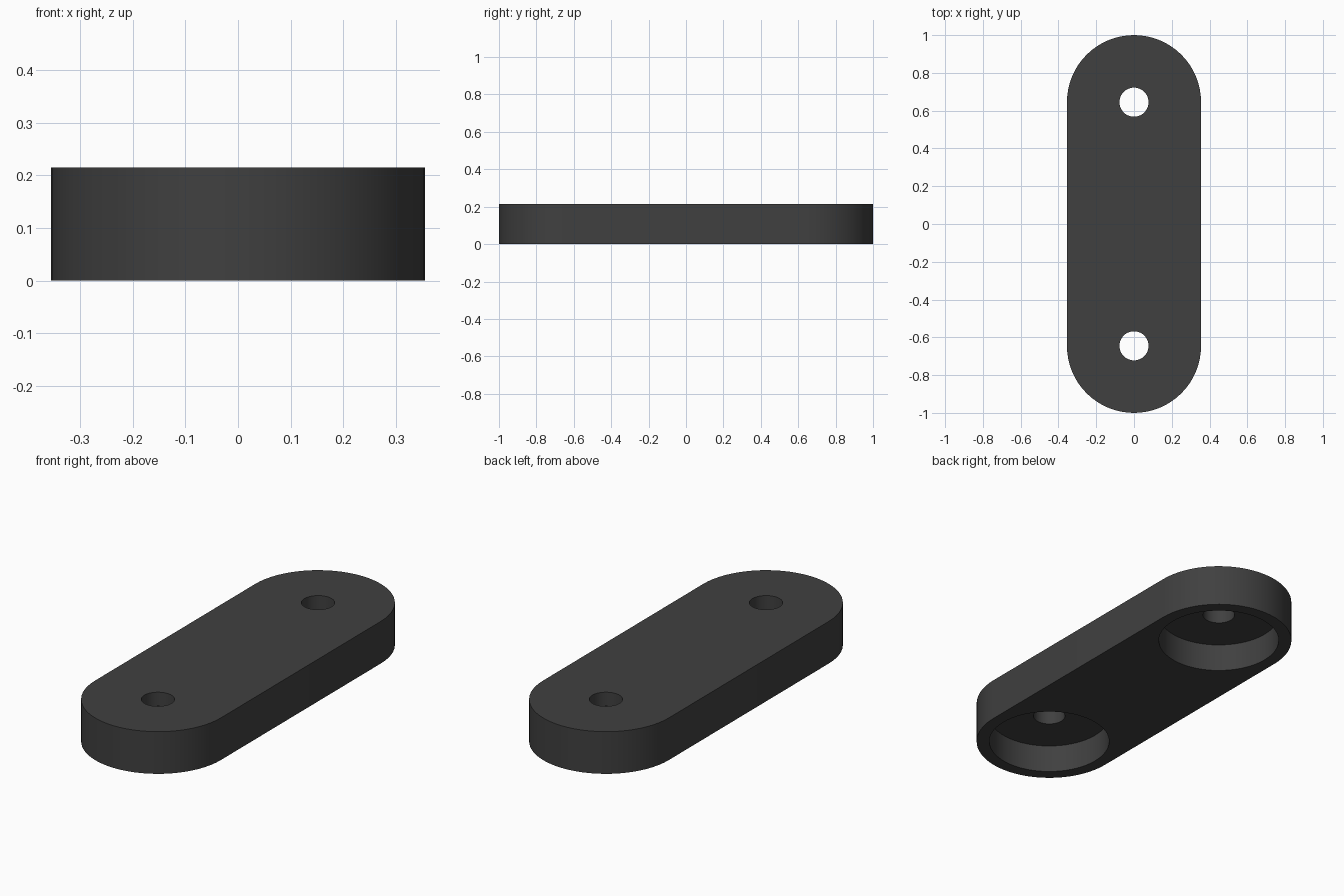
import bpy, bmesh, math

if "Cube" in bpy.data.objects:
    bpy.data.objects.remove(bpy.data.objects["Cube"])

HEIGHT = 0.215
RADIUS = 0.355          # rounded end radius
CENTRE = 0.645          # distance of each end centre from the middle
HOLE_R = 0.077
RECESS_R = 0.293
RECESS_DEPTH = 0.144
SEGMENTS = 64

charcoal = bpy.data.materials.new("charcoal")
charcoal.diffuse_color = (0.051, 0.051, 0.051, 1)
charcoal.use_nodes = True
charcoal.node_tree.nodes["Principled BSDF"].inputs["Base Color"].default_value = charcoal.diffuse_color


def prism(name, outline, z0, z1):
    """Extrude a closed outline between two heights."""
    bm = bmesh.new()
    face = bm.faces.new([bm.verts.new((x, y, z0)) for x, y in outline])
    top = bmesh.ops.extrude_face_region(bm, geom=[face])["geom"]
    bmesh.ops.translate(bm, vec=(0, 0, z1 - z0),
                        verts=[v for v in top if isinstance(v, bmesh.types.BMVert)])
    bmesh.ops.recalc_face_normals(bm, faces=bm.faces)
    mesh = bpy.data.meshes.new(name)
    bm.to_mesh(mesh)
    bm.free()
    mesh.materials.append(charcoal)
    obj = bpy.data.objects.new(name, mesh)
    bpy.context.collection.objects.link(obj)
    return obj


def arc(y, r, start, sweep, count):
    return [(r * math.cos(start + sweep * i / count),
             y + r * math.sin(start + sweep * i / count)) for i in range(count + 1)]


# Link plate with two rounded ends
half = SEGMENTS // 2
outline = arc(CENTRE, RADIUS, 0, math.pi, half) + arc(-CENTRE, RADIUS, math.pi, math.pi, half)
plate = prism("link_plate", outline, 0, HEIGHT)

# Through hole and wide underside recess at each end
cutters = []
for side, y in (("front", -CENTRE), ("back", CENTRE)):
    for part, r, z0, z1 in (("recess", RECESS_R, -0.1, RECESS_DEPTH),
                            ("hole", HOLE_R, -0.2, HEIGHT + 0.1)):
        circle = arc(y, r, 0, math.tau, SEGMENTS)[:-1]
        cutter = prism(f"{side}_{part}_cutter", circle, z0, z1)
        cutter.hide_render = True
        cutters.append(cutter)
        cut = plate.modifiers.new(f"{side}_{part}", 'BOOLEAN')
        cut.operation = 'DIFFERENCE'
        cut.solver = 'EXACT'
        cut.object = cutter

# Apply the cuts, then remove the helpers
bpy.context.view_layer.objects.active = plate
plate.select_set(True)
for name in [m.name for m in plate.modifiers]:
    bpy.ops.object.modifier_apply(modifier=name)
for cutter in cutters:
    bpy.data.objects.remove(cutter, do_unlink=True)

# Smooth curved walls with crisp rims
bpy.ops.object.shade_smooth_by_angle(angle=math.radians(30))
